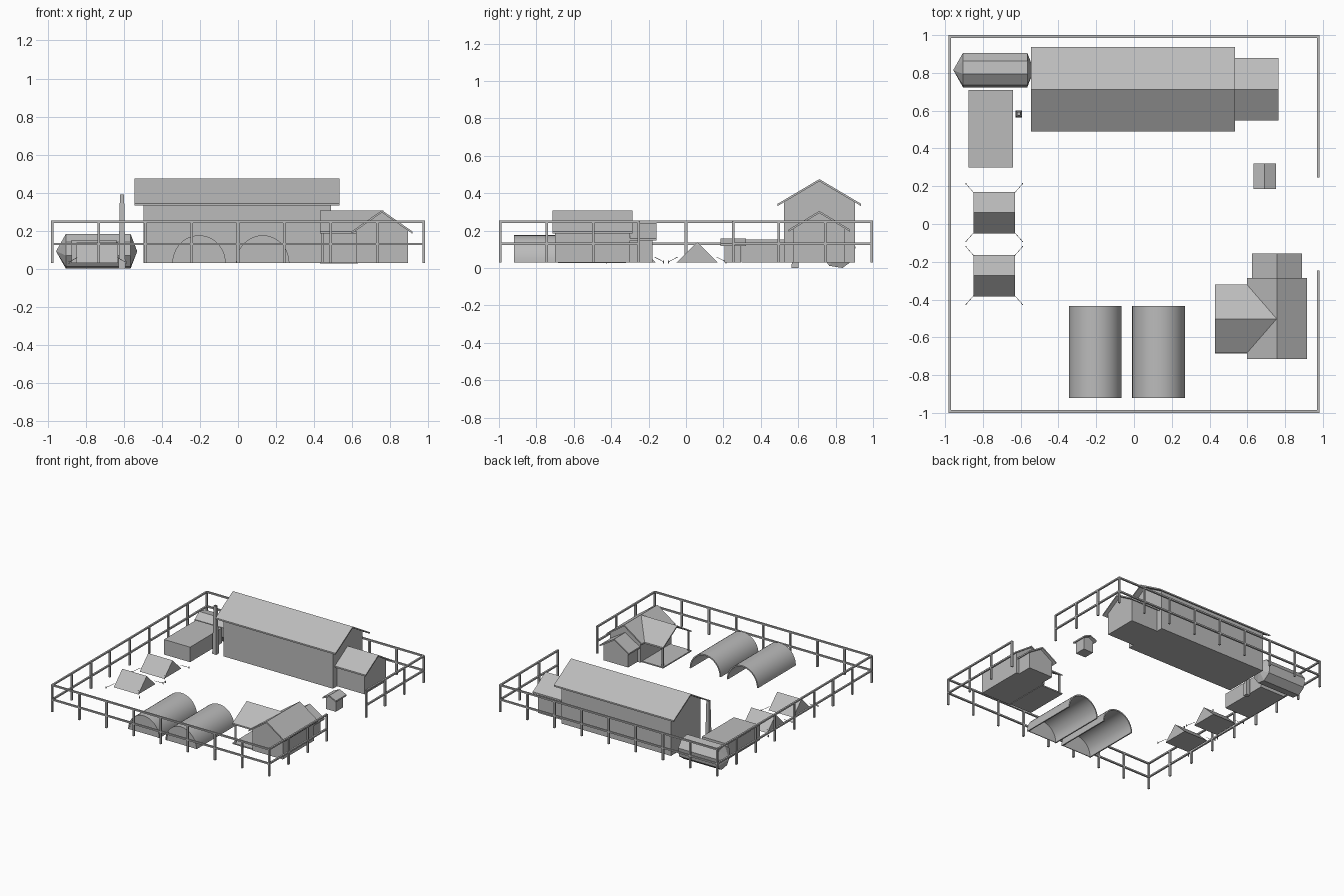
import bpy, bmesh, math
from mathutils import Vector

cube = bpy.data.objects.get("Cube")
if cube:
    bpy.data.objects.remove(cube, do_unlink=True)

grey = bpy.data.materials.new("plain_grey")
grey.use_nodes = True
grey.diffuse_color = (0.5, 0.5, 0.5, 1)
grey.node_tree.nodes["Principled BSDF"].inputs["Base Color"].default_value = (0.5, 0.5, 0.5, 1)

GROUND = 0.03


def finish(name, bm, smooth=False):
    bmesh.ops.recalc_face_normals(bm, faces=bm.faces)
    mesh = bpy.data.meshes.new(name)
    bm.to_mesh(mesh)
    bm.free()
    mesh.materials.append(grey)
    obj = bpy.data.objects.new(name, mesh)
    bpy.context.scene.collection.objects.link(obj)
    if smooth:
        bpy.ops.object.select_all(action="DESELECT")
        obj.select_set(True)
        bpy.context.view_layer.objects.active = obj
        bpy.ops.object.shade_smooth_by_angle(angle=math.radians(35))
    return obj


def add_prism(bm, profile, axis, start, end):
    """Extrude a (side, height) profile along the x or y axis."""
    def place(u, z, a):
        return (a, u, z) if axis == "x" else (u, a, z)
    rings = [[bm.verts.new(place(u, z, a)) for u, z in profile] for a in (start, end)]
    n = len(profile)
    for ring in rings:
        bm.faces.new(ring)
    for i in range(n):
        j = (i + 1) % n
        bm.faces.new((rings[0][i], rings[0][j], rings[1][j], rings[1][i]))


def prism(name, profile, axis, start, end, smooth=False):
    bm = bmesh.new()
    add_prism(bm, profile, axis, start, end)
    return finish(name, bm, smooth)


def add_box(bm, x0, x1, y0, y1, z0, z1):
    add_prism(bm, [(x0, z0), (x1, z0), (x1, z1), (x0, z1)], "y", y0, y1)


def box(name, *bounds):
    bm = bmesh.new()
    add_box(bm, *bounds)
    return finish(name, bm)


def roof(name, axis, mid, half, eave, ridge, start, end, t=0.012):
    """Thin folded roof sheet."""
    prism(name, [(mid - half, eave), (mid, ridge), (mid + half, eave), (mid + half, eave - t),
                 (mid, ridge - t), (mid - half, eave - t)], axis, start, end)


def gabled(name, axis, mid, half, eave, ridge, roof_span, wall_half, wall_span):
    """Gabled walls that meet the underside of an overhanging roof."""
    roof(name + "_roof", axis, mid, half, eave, ridge, *roof_span)
    top = ridge - 0.01
    side = top - (ridge - eave) * wall_half / half
    prism(name + "_walls", [(mid - wall_half, GROUND), (mid + wall_half, GROUND),
                            (mid + wall_half, side), (mid, top), (mid - wall_half, side)],
          axis, *wall_span)


def rod(bm, a, b, r):
    """Thin square rod between two points."""
    a, b = Vector(a), Vector(b)
    d = (b - a).normalized()
    s = d.cross(Vector((0, 0, 1))).normalized() * r
    u = s.cross(d).normalized() * r
    ends = [[bm.verts.new(p + o) for o in (s + u, u - s, -s - u, s - u)] for p in (a, b)]
    for ring in ends:
        bm.faces.new(ring)
    for i in range(4):
        j = (i + 1) % 4
        bm.faces.new((ends[0][i], ends[0][j], ends[1][j], ends[1][i]))


# Perimeter fence with a gateway on the +x side
FX, FY, R = 0.976, 0.993, 0.007
GATE = 0.255
bm = bmesh.new()
posts = set()
for i in range(9):
    k = i / 4 - 1
    for s in (-1, 1):
        posts.add((round(k * FX, 3), s * FY))
        if s < 0 or i != 4:
            posts.add((s * FX, round(k * (FY if abs(k) > 0.3 else FY * 1.02), 3)))
for x, y in sorted(posts):
    add_box(bm, x - R, x + R, y - R, y + R, GROUND, 0.25)
finish("fence_posts", bm)
bm = bmesh.new()
for z in (0.13, 0.247):
    lo, hi = z - 0.006, z + 0.006
    for s in (-1, 1):
        add_box(bm, -FX, FX, s * FY - R, s * FY + R, lo, hi)
        y0, y1 = sorted((s * GATE, s * FY))
        add_box(bm, FX - R, FX + R, y0, y1, lo, hi)
    add_box(bm, -FX - R, -FX + R, -FY, FY, lo, hi)
finish("fence_rails", bm)

# Long hall and its end annex
gabled("hall", "x", 0.713, 0.223, 0.343, 0.475, (-0.545, 0.535), 0.19, (-0.497, 0.488))
gabled("hall_annex", "x", 0.713, 0.165, 0.205, 0.305, (0.485, 0.765), 0.137, (0.485, 0.735))

# House, its rear wing and open porch
gabled("house", "y", 0.757, 0.16, 0.196, 0.307, (-0.715, -0.285), 0.137, (-0.70, -0.30))
gabled("house_wing", "y", 0.757, 0.132, 0.158, 0.24, (-0.30, -0.157), 0.11, (-0.30, -0.18))
roof("porch_roof", "x", -0.502, 0.182, 0.196, 0.306, 0.43, 0.755)
box("porch_floor", 0.43, 0.63, -0.685, -0.32, 0.026, 0.036)
bm = bmesh.new()
for y in (-0.668, -0.337):
    add_box(bm, 0.44, 0.452, y - 0.006, y + 0.006, GROUND, 0.192)
finish("porch_posts", bm)

# Small outhouse
gabled("outhouse", "y", 0.692, 0.06, 0.13, 0.158, (0.185, 0.32), 0.045, (0.205, 0.295))

# Two arched shelters: closed at the front, open at the back
for name, mid in (("left_shelter", 0.13), ("right_shelter", -0.205)):
    angles = [math.pi * i / 20 for i in range(21)]

    def arc(r):
        return [(mid + r * math.cos(a), GROUND + r * math.sin(a) * 1.04) for a in angles]
    prism(name + "_shell", arc(0.14) + arc(0.13)[::-1], "y", -0.92, -0.433, True)
    prism(name + "_front_wall", arc(0.133), "y", -0.915, -0.909)

# Two ridge tents with guy ropes and pegs
for name, mid in (("rear_tent", 0.06), ("front_tent", -0.273)):
    prism(name, [(mid - 0.11, GROUND), (mid + 0.11, GROUND), (mid, 0.138)], "x", -0.85, -0.63)
    bm = bmesh.new()
    for sx in (-1, 1):
        for sy in (-1, 1):
            peg = (-0.74 + sx * 0.15, mid + sy * 0.153, GROUND + 0.003)
            rod(bm, (-0.74 + sx * 0.108, mid + sy * 0.105, 0.058), peg, 0.0012)
            add_box(bm, peg[0] - 0.003, peg[0] + 0.003, peg[1] - 0.003, peg[1] + 0.003,
                    GROUND - 0.005, GROUND + 0.01)
    finish(name + "_ropes", bm)

# Flat boiler shed
box("shed", -0.875, -0.64, 0.298, 0.71, GROUND, 0.152)

# Eight-sided tank with pointed ends
bm = bmesh.new()
cy, cz, r = 0.815, 0.0915, 0.094
spin = [math.radians(13.5 + 45 * i) for i in range(8)]
rings = [[bm.verts.new((x, cy + r * math.cos(a), cz + r * math.sin(a))) for a in spin]
         for x in (-0.905, -0.565)]
tips = [bm.verts.new((x, cy, cz)) for x in (-0.957, -0.53)]
for i in range(8):
    j = (i + 1) % 8
    bm.faces.new((rings[0][i], rings[0][j], rings[1][j], rings[1][i]))
    for ring, tip in zip(rings, tips):
        bm.faces.new((ring[i], ring[j], tip))
finish("tank", bm)

# Tapered square chimney with a hollow top
bm = bmesh.new()
sections = [(0.018, 0.0), (0.011, 0.39), (0.007, 0.39), (0.007, 0.33)]
rings = [[bm.verts.new((-0.61 + sx * h, 0.583 + sy * h, z))
          for sx, sy in ((-1, -1), (1, -1), (1, 1), (-1, 1))] for h, z in sections]
for low, high in zip(rings, rings[1:]):
    for i in range(4):
        j = (i + 1) % 4
        bm.faces.new((low[i], low[j], high[j], high[i]))
bm.faces.new(rings[0])
bm.faces.new(rings[-1])
finish("chimney", bm)
